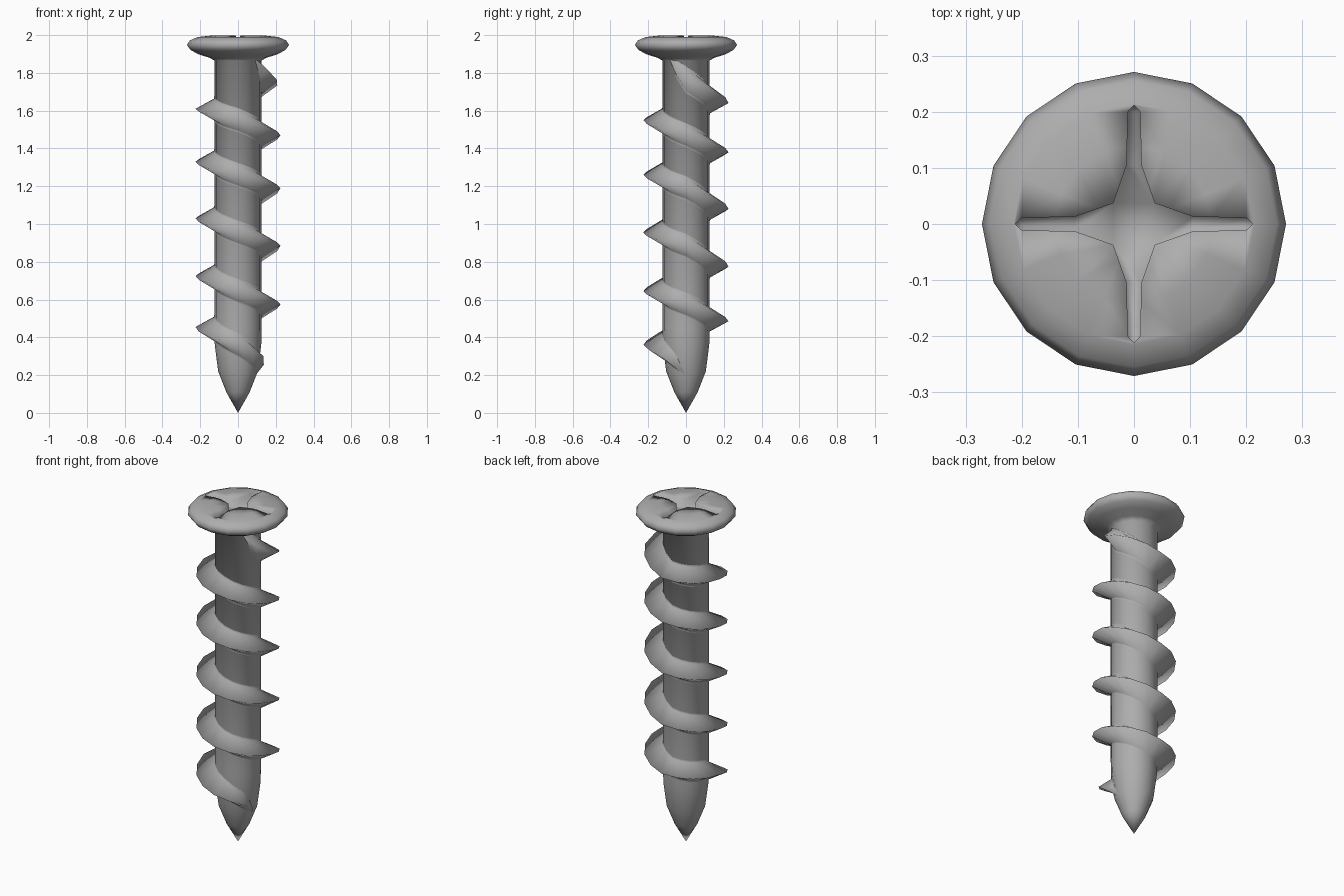
import bpy, bmesh
from math import cos, sin, radians, tau

if "Cube" in bpy.data.objects:
    bpy.data.objects.remove(bpy.data.objects["Cube"])

N = 16
steel = bpy.data.materials.new("dark_grey")
steel.diffuse_color = (0.42, 0.42, 0.42, 1)
steel.use_nodes = True
steel.node_tree.nodes["Principled BSDF"].inputs["Base Color"].default_value = steel.diffuse_color


def finish(name, bm, recalc=True):
    if recalc:
        bmesh.ops.recalc_face_normals(bm, faces=bm.faces)
    me = bpy.data.meshes.new(name)
    bm.to_mesh(me)
    bm.free()
    me.materials.append(steel)
    me.shade_smooth()
    ob = bpy.data.objects.new(name, me)
    bpy.context.collection.objects.link(ob)
    return ob


def interp(table, t):
    for (a, va), (b, vb) in zip(table, table[1:]):
        if t <= b:
            return va + (vb - va) * max(0, (t - a) / (b - a))
    return table[-1][1]


# Shank with pointed tip and pan head, as one lathed profile (z, radius)
tip = [(0.0, 0.0), (0.11, 0.062), (0.22, 0.105), (0.36, 0.123), (0.45, 0.125)]
head = [(1.865, 0.125), (1.88, 0.15), (1.897, 0.205), (1.92, 0.25), (1.948, 0.271),
        (1.972, 0.255), (1.99, 0.214), (1.998, 0.14), (2.0, 0.0)]
bm = bmesh.new()
rings = []
for z, r in tip + head:
    if r == 0:
        rings.append([bm.verts.new((0, 0, z))] * N)
    else:
        rings.append([bm.verts.new((r * cos(tau * i / N), r * sin(tau * i / N), z)) for i in range(N)])
for a, b in zip(rings, rings[1:]):
    for i in range(N):
        j = (i + 1) % N
        bm.faces.new(list(dict.fromkeys((a[i], a[j], b[j], b[i]))))
body = finish("shank_and_head", bm)

# Cross-shaped drive recess: one arm outline (x, y, floor z) repeated four times
arm = [(0.037, -0.037, 1.945), (0.105, -0.013, 1.955), (0.2, -0.011, 1.975),
       (0.212, 0.0, 1.977), (0.2, 0.011, 1.975), (0.105, 0.013, 1.955)]
bm = bmesh.new()
top, low = [], []
for c, s in ((1, 0), (0, 1), (-1, 0), (0, -1)):
    for x, y, z in arm:
        px, py = x * c - y * s, x * s + y * c
        top.append(bm.verts.new((px, py, 2.05)))
        low.append(bm.verts.new((px, py, z)))
ct, cl = bm.verts.new((0, 0, 2.05)), bm.verts.new((0, 0, 1.94))
M = len(arm)
for i in range(4 * M):
    j = (i + 1) % (4 * M)
    bm.faces.new((top[i], top[j], low[j], low[i]))
for loop, mid in ((top, ct), (low, cl)):
    for k in range(4):
        v = [loop[(k * M + i) % (4 * M)] for i in range(M + 1)]
        bm.faces.new((mid, v[0], v[6]))
        for p, q, w in ((0, 1, 5), (0, 5, 6), (1, 2, 4), (1, 4, 5), (2, 3, 4)):
            bm.faces.new((v[p], v[q], v[w]))
cutter = finish("recess_cutter", bm)
cutter.hide_render = True
mod = body.modifiers.new("recess", 'BOOLEAN')
mod.operation = 'DIFFERENCE'
mod.solver = 'EXACT'
mod.object = cutter
bpy.context.view_layer.objects.active = body
bpy.ops.object.modifier_apply(modifier=mod.name)
bpy.data.objects.remove(cutter)
body.data.shade_smooth()

# Helical thread: crest heights every quarter turn, descending counter-clockwise
heights = [1.765, 1.64, 1.61, 1.55, 1.47, 1.38, 1.33, 1.26, 1.19, 1.08, 1.03,
           0.955, 0.885, 0.775, 0.725, 0.645, 0.575, 0.485, 0.455, 0.36]
crest_z = ([(-45, 1.87)] + [(90 * i, z) for i, z in enumerate(heights)]
           + [(1755, 0.30), (1777.5, 0.255), (1800, 0.21)])
crest_r = [(-45, 0.122), (-22.5, 0.168), (0, 0.205), (22.5, 0.225), (1710, 0.225),
           (1755, 0.19), (1777.5, 0.148), (1800, 0.092)]
half_h = [(-45, 0.015), (0, 0.06), (90, 0.052), (1710, 0.052), (1755, 0.045), (1800, 0.015)]
bm = bmesh.new()
prev = None
for k in range(-2, 81):
    t = 22.5 * k
    z, r, h = interp(crest_z, t), interp(crest_r, t), interp(half_h, t)
    # thin lip lying on the shank softens the joint, then flank up to the crest
    foot = lambda dz: min(interp(tip, z + dz) + 0.001, r - 0.002)
    up, dn = h + 0.012, -h - 0.012
    sect = [(foot(up), up), (foot(h), h), (r, 0), (foot(-h), -h), (foot(dn), dn)]
    a = radians(t)
    cur = [bm.verts.new((p * cos(a), p * sin(a), z + dz)) for p, dz in sect]
    if prev:
        for i in range(4):
            bm.faces.new((prev[i], prev[i + 1], cur[i + 1], cur[i]))
    prev = cur
finish("thread", bm, False)
